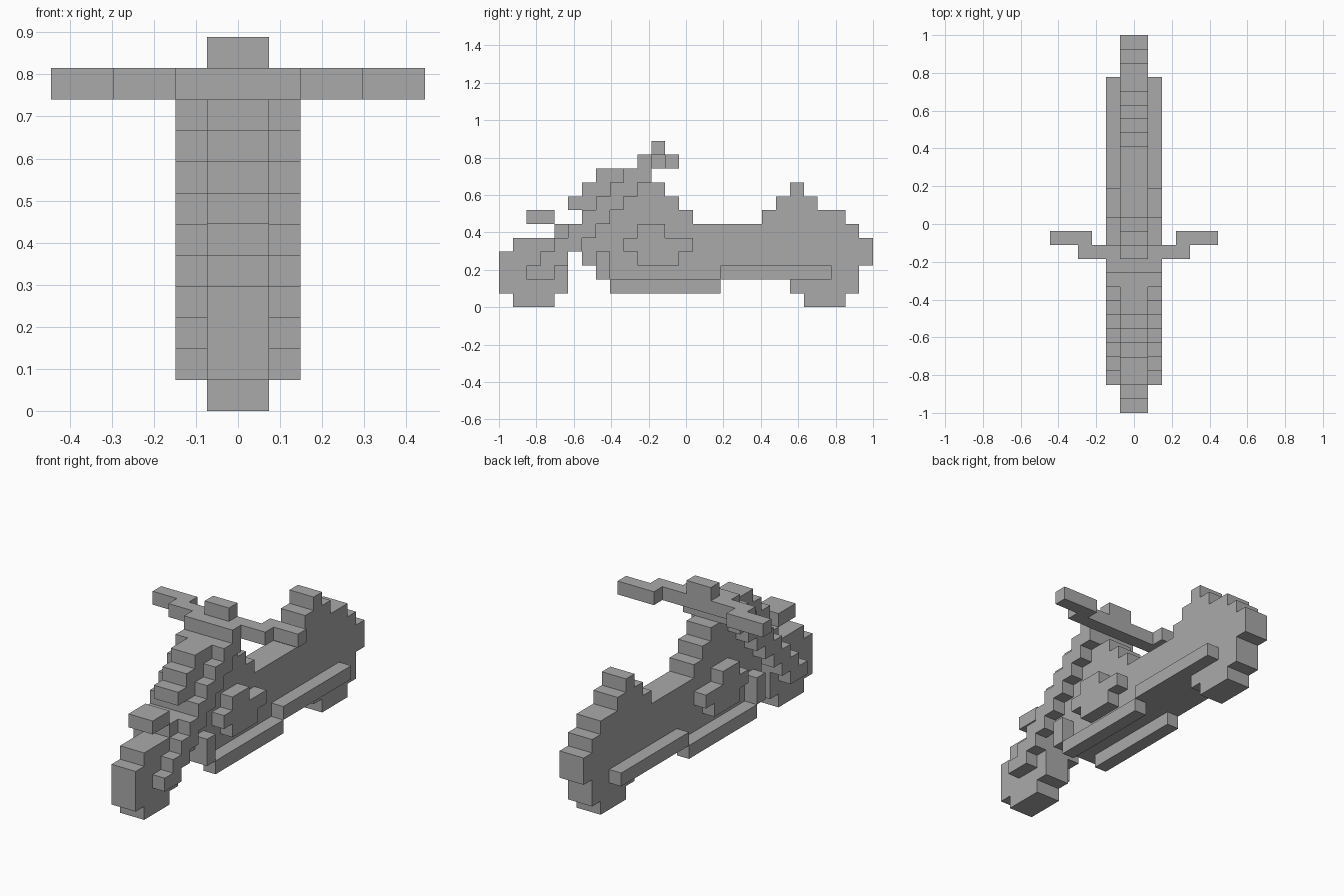
import bpy, bmesh
from mathutils import Vector

default = bpy.data.objects.get("Cube")
if default:
    bpy.data.objects.remove(default, do_unlink=True)

V = 2 / 27  # edge of one block

grey = bpy.data.materials.new("plain_grey")
grey.use_nodes = True
colour = (0.4, 0.4, 0.4, 1)
grey.diffuse_color = colour
grey.node_tree.nodes["Principled BSDF"].inputs["Base Color"].default_value = colour

parts = {}


def row(name, x, y, z, mirror=False):
    """Fill a box of blocks; each range is (start, end) in block units."""
    cells = parts.setdefault(name, set())
    for i in range(*x):
        for j in range(*y):
            for k in range(*z):
                cells.add((i, j, k))
                if mirror:
                    cells.add((-1 - i, j, k))


def profile(name, rows, x=(-1, 1), mirror=False):
    """Stack side-profile rows given as level: (start, end)."""
    for k, y in rows.items():
        row(name, x, y, (k, k + 1), mirror)


# Wheels
profile("front_wheel", {0: (1, 4), 1: (0, 5), 2: (0, 5), 3: (0, 5), 4: (1, 5)})
profile("rear_wheel", {0: (22, 25), 1: (21, 26)})

# Frame with fuel tank, and the raised rear
profile("body", {2: (7, 26), 3: (6, 27), 4: (6, 27), 5: (7, 26)})
profile("fuel_tank", {6: (8, 14), 7: (9, 13), 8: (10, 12)})
profile("rear_fairing", {6: (19, 25), 7: (20, 23), 8: (21, 22)})

# Stepped steering column and headlight
profile("steering_column", {5: (4, 7), 6: (6, 8), 7: (5, 9), 8: (6, 10), 9: (7, 11)})
row("headlight", (-1, 1), (2, 4), (6, 7))

# Slanted fork legs, one step per level
for k in range(2, 10):
    row("fork", (1, 2), (k, k + 2), (k, k + 1), mirror=True)

# Handlebar
row("handlebar", (-2, 2), (10, 11), (10, 11))
row("handlebar", (-4, 4), (11, 12), (10, 11))
row("handlebar_grips", (3, 6), (12, 13), (10, 11), mirror=True)
row("instrument_cluster", (-1, 1), (11, 12), (11, 12))

# Engine covers, front brackets and side rails
profile("engine_covers", {3: (10, 13), 4: (9, 14), 5: (10, 12)}, (1, 2), True)
row("brackets", (1, 2), (7, 8), (2, 4), mirror=True)
row("lower_rails", (1, 2), (8, 16), (1, 2), mirror=True)
row("exhaust_pipes", (1, 2), (16, 24), (2, 3), mirror=True)

solid = set().union(*parts.values())


def build(name, cells):
    """Skin the blocks, leaving out faces buried in the model."""
    bm = bmesh.new()
    verts = {}

    def vert(p):
        key = tuple(round(c) for c in p)
        if key not in verts:
            verts[key] = bm.verts.new((key[0] * V, key[1] * V - 1, key[2] * V))
        return verts[key]

    for cell in sorted(cells):
        for axis in range(3):
            for side in (0, 1):
                near = list(cell)
                near[axis] += 2 * side - 1
                if tuple(near) in solid:
                    continue
                u, w = Vector((0, 0, 0)), Vector((0, 0, 0))
                u[(axis + 1) % 3] = 1
                w[(axis + 2) % 3] = 1
                base = Vector(cell)
                base[axis] += side
                loop = [base, base + u, base + u + w, base + w]
                if not side:
                    loop.reverse()
                bm.faces.new([vert(p) for p in loop])
    bmesh.ops.dissolve_limit(bm, angle_limit=0.01, verts=bm.verts[:], edges=bm.edges[:])
    mesh = bpy.data.meshes.new(name)
    bm.to_mesh(mesh)
    bm.free()
    mesh.materials.append(grey)
    bpy.context.collection.objects.link(bpy.data.objects.new(name, mesh))


for part_name, part_cells in parts.items():
    build(part_name, part_cells)
